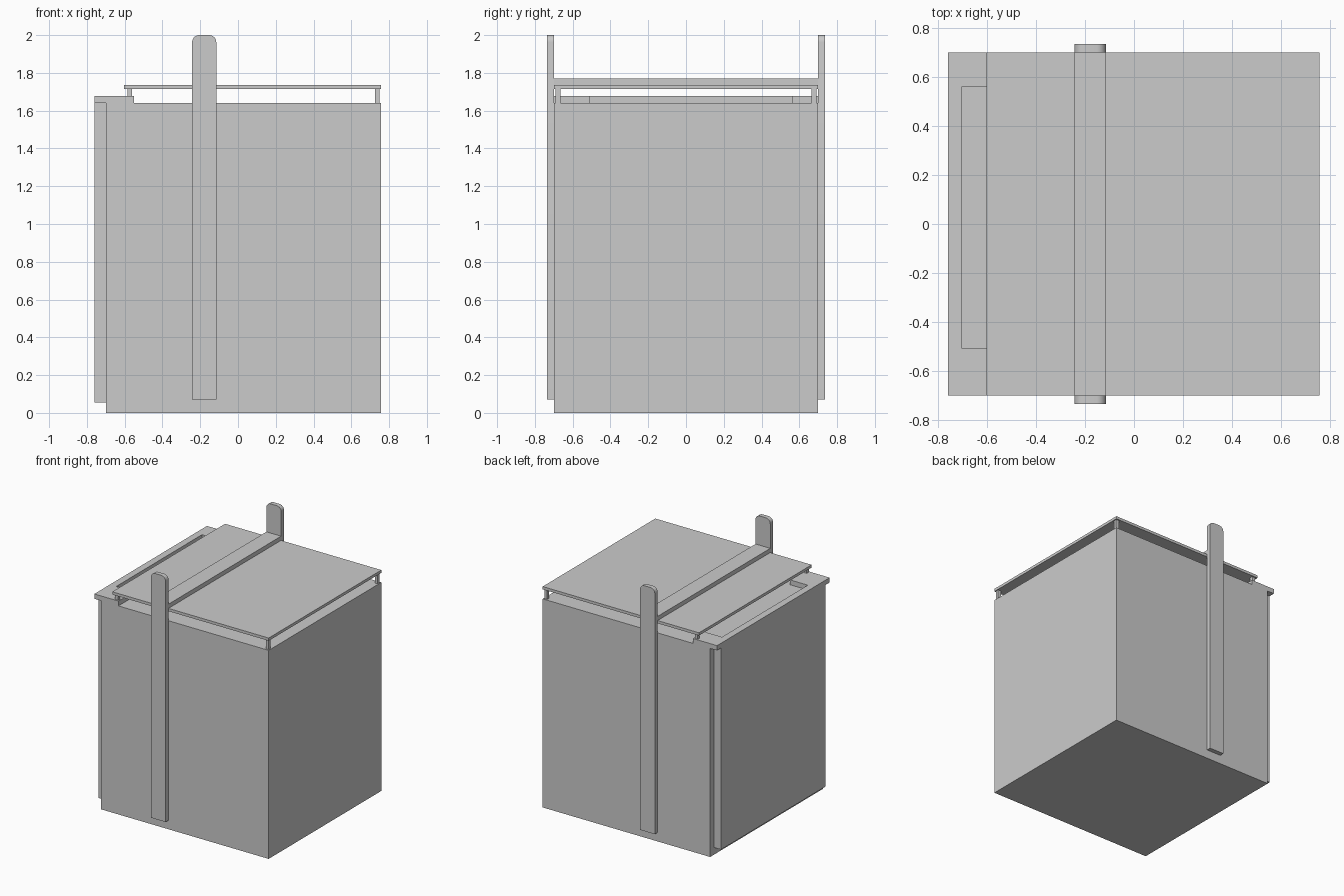
import bpy, bmesh

if "Cube" in bpy.data.objects:
    bpy.data.objects.remove(bpy.data.objects["Cube"])


def box(name, x, y, z, round_top=0.0):
    """Box from (min, max) ranges; round_top rounds the two upper corners seen from the front."""
    bm = bmesh.new()
    bmesh.ops.create_cube(bm, size=1.0)
    for v in bm.verts:
        v.co = [r[0] if c < 0 else r[1] for c, r in zip(v.co, (x, y, z))]
    if round_top:
        edges = [e for e in bm.edges
                 if all(v.co.z > z[1] - 1e-5 for v in e.verts)
                 and abs(e.verts[0].co.x - e.verts[1].co.x) < 1e-5]
        bmesh.ops.bevel(bm, geom=edges, offset=round_top, segments=6,
                        profile=0.5, affect='EDGES')
    mesh = bpy.data.meshes.new(name)
    bm.to_mesh(mesh)
    bm.free()
    ob = bpy.data.objects.new(name, mesh)
    bpy.context.collection.objects.link(ob)
    return ob


# Main container
box("body", (-0.70, 0.757), (-0.70, 0.70), (0, 1.64))

# Side panel with its capping bar and two tabs
box("side_panel", (-0.76, -0.70), (-0.65, 0.65), (0.055, 1.64))
box("panel_top_bar", (-0.76, -0.705), (-0.70, 0.70), (1.64, 1.678))
box("front_tab", (-0.705, -0.55), (-0.70, -0.507), (1.64, 1.678))
box("back_tab", (-0.705, -0.55), (0.56, 0.70), (1.64, 1.678))

# Raised lid on four corner posts
box("lid", (-0.603, 0.757), (-0.70, 0.70), (1.715, 1.737))
for side, x in (("left", (-0.585, -0.56)), ("right", (0.725, 0.75))):
    for end, y in (("front", (-0.69, -0.665)), ("back", (0.665, 0.69))):
        box(f"{end}_{side}_post", x, y, (1.64, 1.715))

# Upright straps on front and back, joined by a bar over the lid
strap_x = (-0.243, -0.115)
for end, y in (("front", (-0.735, -0.70)), ("back", (0.70, 0.735))):
    strap = box(f"{end}_strap", strap_x, y, (0.07, 2.0), round_top=0.037)
    bpy.context.view_layer.objects.active = strap
    strap.select_set(True)
    bpy.ops.object.shade_smooth_by_angle()
    strap.select_set(False)
box("cross_bar", strap_x, (-0.70, 0.70), (1.737, 1.77))
